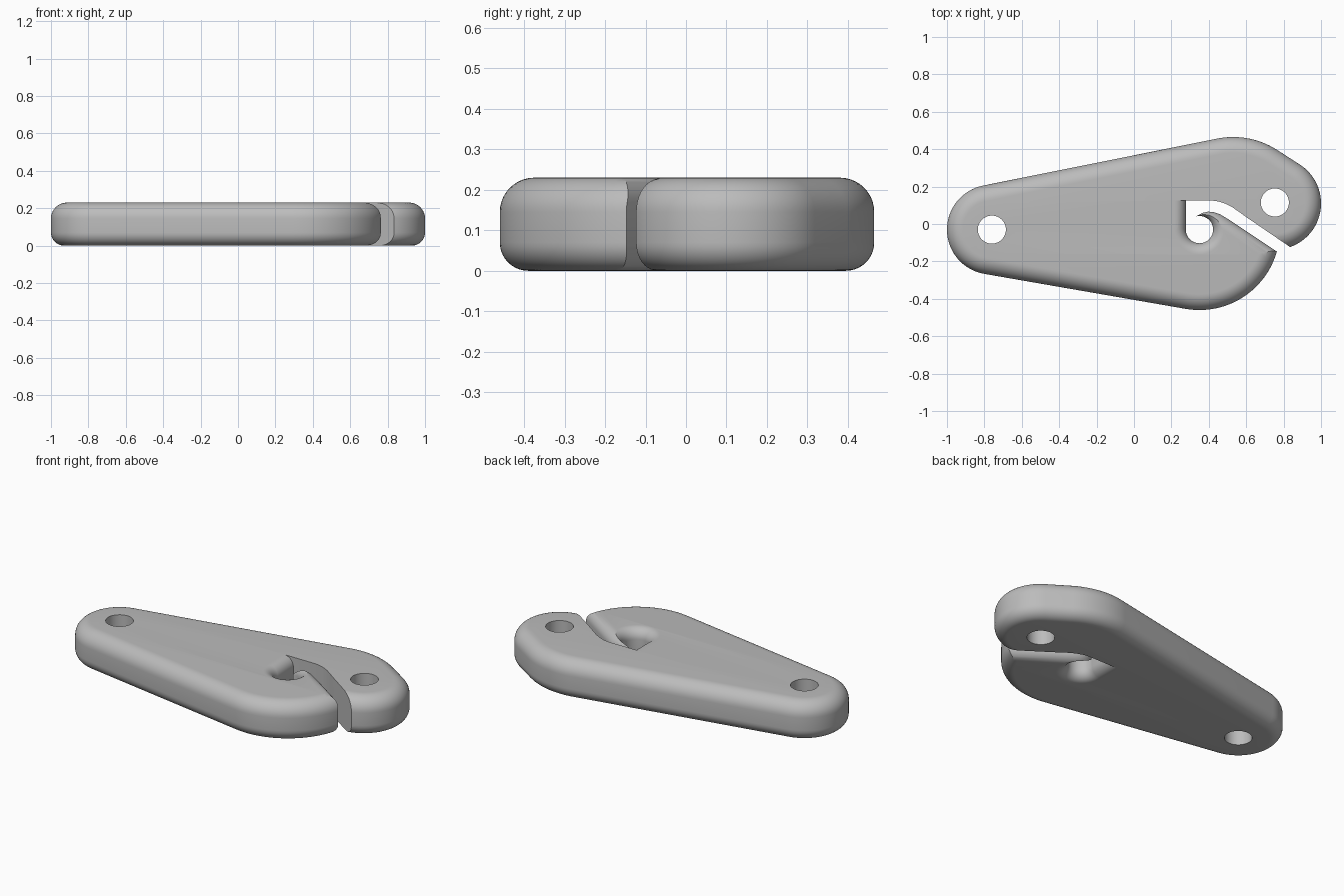
import bpy, bmesh
from math import sin, cos, acos, atan2, pi, sqrt, tau
from mathutils import Vector

cube = bpy.data.objects.get("Cube")
if cube:
    bpy.data.objects.remove(cube, do_unlink=True)

HEIGHT = 0.23
grey = bpy.data.materials.new("satin grey")
grey.use_nodes = True
colour = (0.5, 0.5, 0.5, 1)
grey.diffuse_color = colour
grey.node_tree.nodes["Principled BSDF"].inputs["Base Color"].default_value = colour


def loft(name, layers):
    """Skin a stack of equal rings given as (z, points) and cap both ends."""
    bm = bmesh.new()
    rings = [[bm.verts.new((p[0], p[1], z)) for p in pts] for z, pts in layers]
    n = len(rings[0])
    for low, high in zip(rings, rings[1:]):
        for i in range(n):
            j = (i + 1) % n
            bm.faces.new((low[i], low[j], high[j], high[i]))
    bm.faces.new(rings[0][::-1])
    bm.faces.new(rings[-1])
    bmesh.ops.recalc_face_normals(bm, faces=bm.faces)
    mesh = bpy.data.meshes.new(name)
    bm.to_mesh(mesh)
    bm.free()
    mesh.materials.append(grey)
    obj = bpy.data.objects.new(name, mesh)
    bpy.context.collection.objects.link(obj)
    return obj


def rounding(bottom, top, steps=10):
    """Heights and inward offsets of a side with rounded edges."""
    angles = [i / steps * pi / 2 for i in range(steps + 1)]
    low = [(bottom * (1 - cos(a)), bottom * (1 - sin(a))) for a in angles]
    high = [(HEIGHT - top * (1 - cos(a)), top * (1 - sin(a))) for a in reversed(angles)]
    return low + high


def arc(centre, radius, start, end, steps=32):
    return [centre + radius * Vector((cos(a), sin(a)))
            for a in (start + (end - start) * i / steps for i in range(steps + 1))]


def tangent(a, b):
    """Angle of the outer tangent normal going anticlockwise from a to b."""
    d = b[0] - a[0]
    return (atan2(d.y, d.x) - acos((a[1] - b[1]) / d.length)) % tau


# Outline circles: eye end, hook lobe, tip and shoulder
eye = (Vector((-0.76, -0.03)), 0.24)
hook = (Vector((0.35, -0.03)), 0.43)
tip = (Vector((0.753, 0.11)), 0.247)
shoulder = (Vector((0.53, 0.03)), 0.435)

# Line down the middle of the slot mouth, where the outline turns inward
mouth = Vector((0.56, 0.83)).normalized()
mouth_dist = mouth.dot(Vector((0.795, -0.13)))


def mouth_angle(centre, radius):
    c = (mouth_dist - mouth.dot(centre)) / radius
    return atan2(mouth.y, mouth.x) - acos(max(-1, min(1, c)))


def outline(inset):
    eye_hook = tangent(eye, hook) - tau
    tip_top, top_eye = tangent(tip, shoulder), tangent(shoulder, eye)
    r = [c[1] - inset for c in (eye, hook, tip, shoulder)]
    return (arc(eye[0], r[0], top_eye, eye_hook + tau)
            + arc(hook[0], r[1], eye_hook, mouth_angle(hook[0], r[1]))
            + arc(tip[0], r[2], mouth_angle(tip[0], r[2]), tip_top)
            + arc(shoulder[0], r[3], tip_top, top_eye))


body = loft("link_plate", [(z, outline(d)) for z, d in rounding(0.07, 0.085)])

# Slot: the lower edge flares outward, the upper edge stays crisp
lower = [Vector(p) for p in ((0.335, 0.043), (0.365, 0.059), (0.395, 0.066), (0.425, 0.064),
                             (0.46, 0.052), (0.5, 0.028), (0.54, 0.002), (0.76, -0.145), (0.95, -0.272))]
upper = [(0.98, -0.223), (0.83, -0.12), (0.6, 0.037), (0.56, 0.066), (0.525, 0.09),
         (0.49, 0.108), (0.455, 0.12), (0.42, 0.125)]


def slot_ring(d):
    pts = [(0.278 - d, 0.125), (0.278 - d, -0.03), (0.33, -0.03)]
    for i, p in enumerate(lower):
        t = (lower[min(i + 1, len(lower) - 1)] - lower[max(i - 1, 0)]).normalized()
        pts.append(p + d * Vector((t.y, -t.x)))
    return pts + upper


def flared(ring, flare):
    sides = [(z, ring(d)) for z, d in rounding(flare, flare)]
    return [(-0.05, sides[0][1])] + sides + [(HEIGHT + 0.05, sides[-1][1])]


def circle_ring(x, y, radius):
    return lambda d: arc(Vector((x, y)), radius + d, 0, tau, 48)[:-1]


def straight(ring):
    return [(-0.05, ring(0)), (HEIGHT + 0.05, ring(0))]


cutters = [loft("slot_cutter", flared(slot_ring, 0.06)),
           loft("seat_cutter", flared(circle_ring(0.35, -0.03, 0.073), 0.06)),
           loft("eye_cutter", straight(circle_ring(-0.76, -0.03, 0.075))),
           loft("tip_cutter", straight(circle_ring(0.753, 0.115, 0.075)))]
for cutter in cutters:
    cutter.hide_render = True
    mod = body.modifiers.new(cutter.name, "BOOLEAN")
    mod.operation = "DIFFERENCE"
    mod.solver = "EXACT"
    mod.object = cutter

# Bake the cuts, then shade smooth with crisp creases
graph = bpy.context.evaluated_depsgraph_get()
cut_mesh = bpy.data.meshes.new_from_object(body.evaluated_get(graph))
body.modifiers.clear()
body.data = cut_mesh
for cutter in cutters:
    bpy.data.objects.remove(cutter, do_unlink=True)
for obj in bpy.context.selected_objects:
    obj.select_set(False)
body.select_set(True)
bpy.context.view_layer.objects.active = body
bpy.ops.object.shade_smooth_by_angle(angle=0.5)
